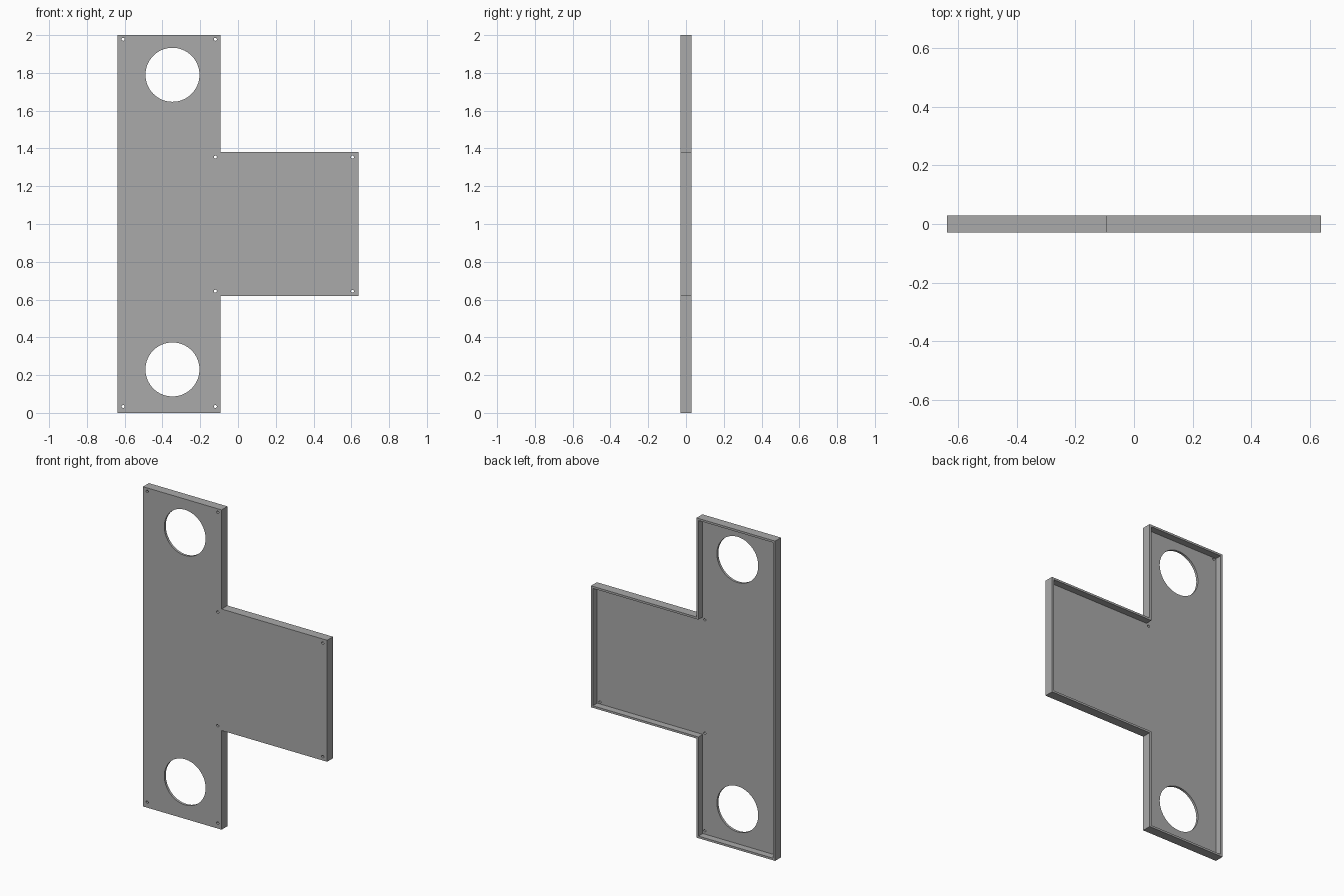
import bpy, bmesh, math
from mathutils import Matrix, Vector

cube = bpy.data.objects.get("Cube")
if cube:
    bpy.data.objects.remove(cube, do_unlink=True)

LEFT, STEP, RIGHT = -0.637, -0.093, 0.637   # outline in x
LOW, HIGH, TOP = 0.62, 1.38, 2.0            # outline in z
HALF, FLOOR, WALL = 0.029, 0.015, 0.013     # half depth, panel and rim thickness

grey = bpy.data.materials.new("mid_grey")
grey.use_nodes = True
colour = (0.4, 0.4, 0.4, 1)
grey.diffuse_color = colour
grey.node_tree.nodes["Principled BSDF"].inputs["Base Color"].default_value = colour


def make_object(name, bm):
    bmesh.ops.recalc_face_normals(bm, faces=bm.faces)
    mesh = bpy.data.meshes.new(name)
    bm.to_mesh(mesh)
    bm.free()
    mesh.materials.append(grey)
    obj = bpy.data.objects.new(name, mesh)
    bpy.context.collection.objects.link(obj)
    return obj


def t_prism(name, inset, front, back):
    """T-shaped outline, shrunk by inset, extruded from front to back."""
    l, s, r = LEFT + inset, STEP - inset, RIGHT - inset
    b, lo, hi, t = inset, LOW + inset, HIGH - inset, TOP - inset
    outline = [(l, b), (s, b), (s, lo), (r, lo), (r, hi), (s, hi), (s, t), (l, t)]
    bm = bmesh.new()
    face = bm.faces.new([bm.verts.new((x, front, z)) for x, z in outline])
    ext = bmesh.ops.extrude_face_region(bm, geom=[face])["geom"]
    verts = [v for v in ext if isinstance(v, bmesh.types.BMVert)]
    bmesh.ops.translate(bm, verts=verts, vec=Vector((0, back - front, 0)))
    return make_object(name, bm)


def hole_cutter(name, spots, radius, sides):
    """Cylinders along y at each (x, z) spot."""
    bm = bmesh.new()
    for x, z in spots:
        place = Matrix.Translation((x, 0, z)) @ Matrix.Rotation(math.pi / 2, 4, 'X')
        bmesh.ops.create_cone(bm, cap_ends=True, segments=sides, radius1=radius,
                              radius2=radius, depth=0.2, matrix=place)
    return make_object(name, bm)


# Panel with a rim, open at the back
panel = t_prism("rimmed_panel", 0, -HALF, HALF)
cutters = [
    t_prism("cavity_cutter", WALL, -HALF + FLOOR, HALF + 0.1),
    hole_cutter("round_opening_cutter", [(-0.347, 0.23), (-0.347, 1.79)], 0.143, 64),
    hole_cutter("screw_hole_cutter",
                [(x, z) for x in (-0.608, -0.12) for z in (0.034, 1.978)]
                + [(x, z) for x in (-0.12, 0.606) for z in (0.644, 1.354)], 0.008, 24),
]

# Cut the cavity, the two large openings and the screw holes
bpy.context.view_layer.objects.active = panel
for cutter in cutters:
    cutter.hide_render = True
    mod = panel.modifiers.new(cutter.name, 'BOOLEAN')
    mod.operation = 'DIFFERENCE'
    mod.solver = 'EXACT'
    mod.object = cutter
    bpy.ops.object.modifier_apply(modifier=mod.name)
    bpy.data.objects.remove(cutter, do_unlink=True)

# Smooth hole walls, sharp edges elsewhere
bpy.ops.object.select_all(action='DESELECT')
panel.select_set(True)
bpy.ops.object.shade_smooth_by_angle(angle=math.radians(30))
